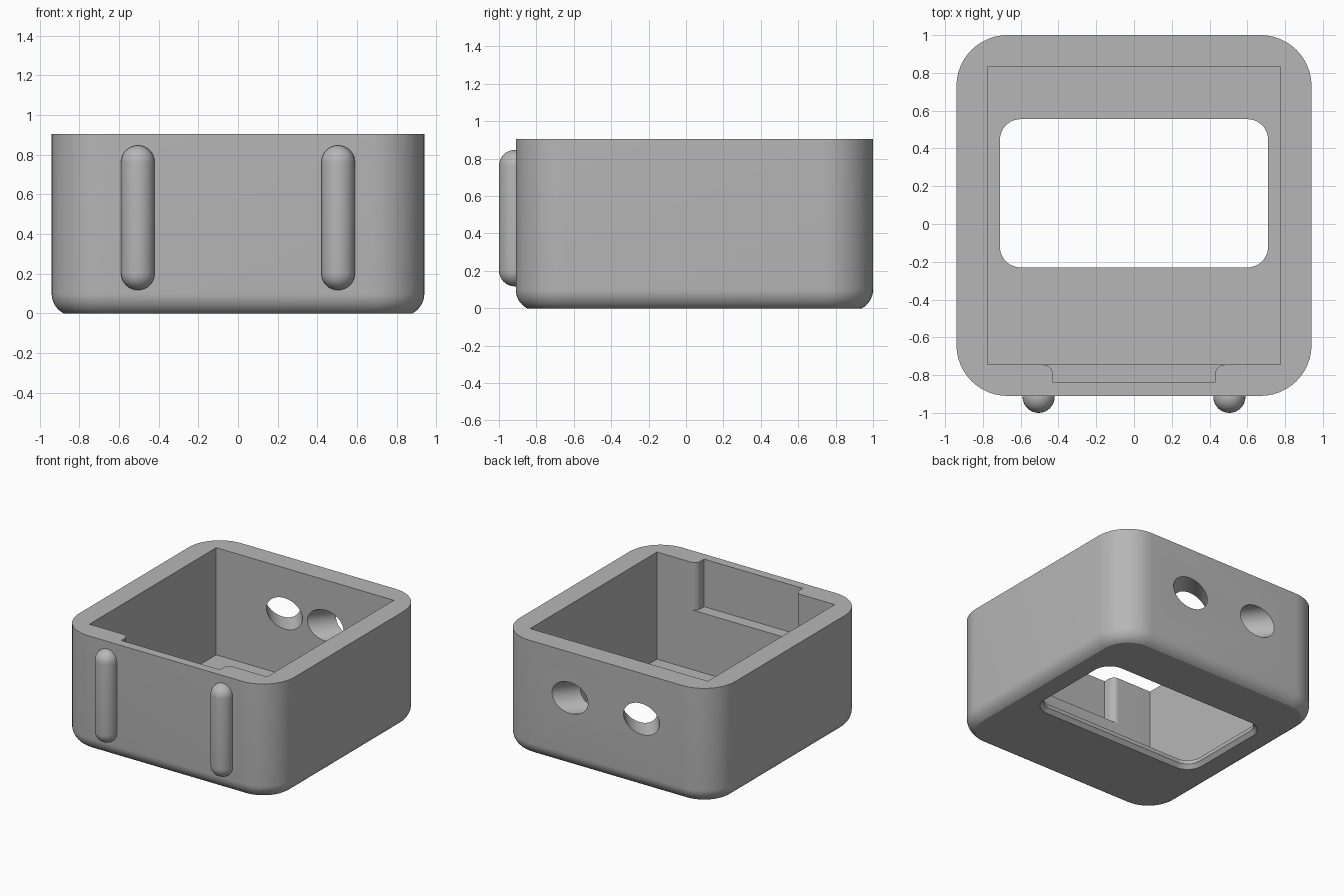
import bpy, bmesh
from math import sin, cos, pi, tan, radians
from mathutils import Matrix, Vector

if "Cube" in bpy.data.objects:
    bpy.data.objects.remove(bpy.data.objects["Cube"], do_unlink=True)

# Single plastic colour
grey = bpy.data.materials.new("light_grey_plastic")
grey.use_nodes = True
colour = (0.47, 0.47, 0.47, 1)
grey.diffuse_color = colour
grey.node_tree.nodes["Principled BSDF"].inputs["Base Color"].default_value = colour


def rounded_rect(x0, x1, y0, y1, r, steps=12):
    """Counter-clockwise outline of a rectangle with rounded corners."""
    corners = [(x1 - r, y1 - r), (x0 + r, y1 - r), (x0 + r, y0 + r), (x1 - r, y0 + r)]
    return [(cx + r * cos((q + i / steps) * pi / 2), cy + r * sin((q + i / steps) * pi / 2))
            for q, (cx, cy) in enumerate(corners) for i in range(steps + 1)]


def finish(name, bm):
    bmesh.ops.recalc_face_normals(bm, faces=bm.faces)
    mesh = bpy.data.meshes.new(name)
    bm.to_mesh(mesh)
    bm.free()
    mesh.materials.append(grey)
    obj = bpy.data.objects.new(name, mesh)
    bpy.context.collection.objects.link(obj)
    return obj


def loft(name, sections):
    """Closed solid through a list of (outline, z) sections."""
    bm = bmesh.new()
    rings = [[bm.verts.new((x, y, z)) for x, y in outline] for outline, z in sections]
    for a, b in zip(rings, rings[1:]):
        for i in range(len(a)):
            j = (i + 1) % len(a)
            bm.faces.new((a[i], a[j], b[j], b[i]))
    bm.faces.new(rings[0][::-1])
    bm.faces.new(rings[-1])
    return finish(name, bm)


def shade(obj):
    bpy.ops.object.select_all(action='DESELECT')
    obj.select_set(True)
    bpy.context.view_layer.objects.active = obj
    bpy.ops.object.shade_smooth_by_angle(angle=radians(30))


# Case block with a rounded lower edge
HEIGHT, FLOOR, EDGE = 0.905, 0.06, 0.113
sections = []
for i in range(9):
    a = radians(62) * (1 - i / 8)
    inset = EDGE * (1 - cos(a))
    z = EDGE * (sin(radians(62)) - sin(a))
    sections.append((rounded_rect(-0.94 + inset, 0.94 - inset, -0.91 + inset, 1 - inset,
                                  0.27 - inset), z))
sections.append((sections[-1][0], HEIGHT))
case = loft("case", sections)

# Main cavity
box = [(-0.775, -0.745), (0.775, -0.745), (0.775, 0.835), (-0.775, 0.835)]
cutters = [loft("cavity_cutter", [(box, FLOOR), (box, 1.2)])]

# Front wall notch with rounded entry corners
side = [(0.43, -0.84)] + [(0.48 - 0.05 * cos(i * pi / 16), -0.795 + 0.05 * sin(i * pi / 16))
                          for i in range(9)] + [(0.48, -0.6)]
notch = side + [(-x, y) for x, y in reversed(side)]
cutters.append(loft("notch_cutter", [(notch, 0.53), (notch, 1.2)]))

# Floor window, flared on the underside
def window(grow):
    return rounded_rect(-0.71 - grow, 0.71 + grow, -0.23 - grow, 0.555 + grow, 0.11 + grow)
cutters.append(loft("window_cutter", [(window(0.025), -0.1), (window(0.025), 0),
                                      (window(0), 0.03), (window(0), 0.2)]))

# Two angled holes converging through the back wall
slant = radians(39)
for s in (-1, 1):
    direction = Vector((s * sin(slant), cos(slant), 0))
    centre = Vector((s * 0.246, 0.918, 0.545))
    bm = bmesh.new()
    bmesh.ops.create_cone(bm, cap_ends=True, segments=48, radius1=0.122, radius2=0.122, depth=0.8,
                          matrix=Matrix.Translation(centre)
                          @ direction.to_track_quat('Z', 'Y').to_matrix().to_4x4())
    cutters.append(finish("hole_cutter", bm))

# Cut the case and drop the cutters
for cutter in cutters:
    mod = case.modifiers.new(cutter.name, 'BOOLEAN')
    mod.operation = 'DIFFERENCE'
    mod.solver = 'EXACT'
    mod.object = cutter
bpy.context.view_layer.update()
cut_mesh = bpy.data.meshes.new_from_object(
    case.evaluated_get(bpy.context.evaluated_depsgraph_get()))
case.modifiers.clear()
case.data = cut_mesh
for cutter in cutters:
    bpy.data.objects.remove(cutter, do_unlink=True)
cut_mesh.materials.clear()
cut_mesh.materials.append(grey)
for poly in cut_mesh.polygons:
    poly.material_index = 0
shade(case)

# Capsule ribs on the front: a sphere split at its equator and stretched
for label, x in (("right", -0.505), ("left", 0.505)):
    bm = bmesh.new()
    bmesh.ops.create_uvsphere(bm, u_segments=32, v_segments=16, radius=0.085)
    equator = [e for e in bm.edges if all(abs(v.co.z) < 1e-4 for v in e.verts)]
    bmesh.ops.split_edges(bm, edges=equator)
    bm.verts.ensure_lookup_table()
    for f in bm.faces:
        f.tag = f.calc_center_median().z > 0
    for v in bm.verts:
        v.co.z += 0.28 if v.link_faces[0].tag else -0.28
    bmesh.ops.bridge_loops(bm, edges=[e for e in bm.edges if e.is_boundary])
    bmesh.ops.translate(bm, verts=bm.verts, vec=(x, -0.915, 0.482))
    shade(finish(label + "_front_rib", bm))
